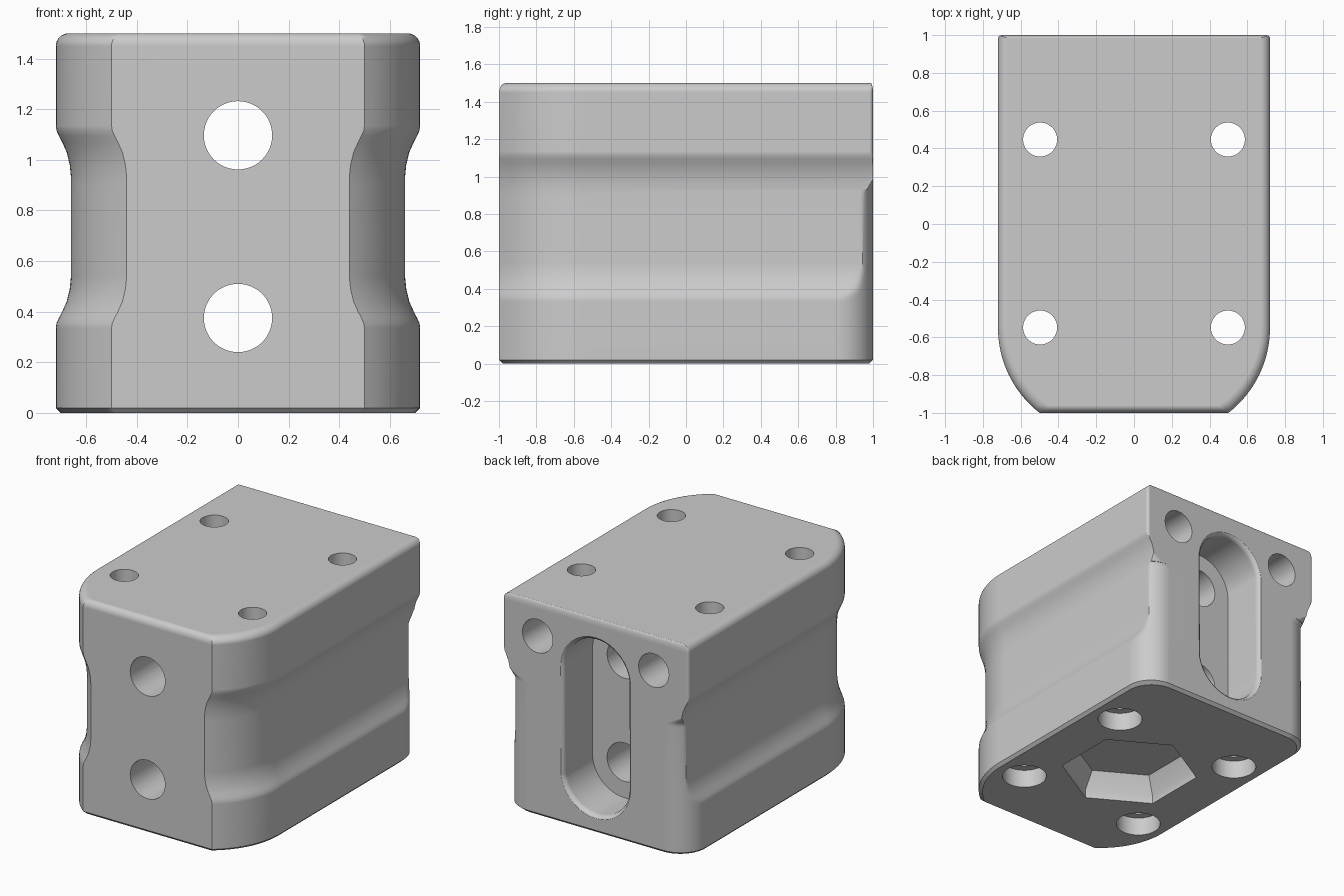
import bpy, bmesh
from math import sin, cos, pi, asin
from mathutils import Vector

cube = bpy.data.objects.get("Cube")
if cube:
    bpy.data.objects.remove(cube, do_unlink=True)

grey = bpy.data.materials.new("plain_grey")
grey.use_nodes = True
COLOUR = (0.6, 0.6, 0.6, 1)
grey.diffuse_color = COLOUR
grey.node_tree.nodes["Principled BSDF"].inputs["Base Color"].default_value = COLOUR

WIDTH, HEIGHT = 0.72, 1.5


def loft(name, rings):
    """Skin matching closed rings and cap both ends."""
    bm = bmesh.new()
    rows = [[bm.verts.new(p) for p in ring] for ring in rings]
    n = len(rows[0])
    for a, b in zip(rows, rows[1:]):
        for i in range(n):
            j = (i + 1) % n
            bm.faces.new((a[i], a[j], b[j], b[i]))
    bm.faces.new(rows[0][::-1])
    bm.faces.new(rows[-1])
    bmesh.ops.recalc_face_normals(bm, faces=bm.faces)
    mesh = bpy.data.meshes.new(name)
    bm.to_mesh(mesh)
    bm.free()
    mesh.materials.append(grey)
    obj = bpy.data.objects.new(name, mesh)
    bpy.context.collection.objects.link(obj)
    return obj


# Body outline at one height: bowed front corners, rounded back corners
def outline(z, side=0.0, front=0.0, back=0.0, radius=0.02):
    bow, start = 0.57, -0.55
    end = asin(0.45 / bow)
    half = []
    for i in range(17):
        a = end * (1 - i / 16)
        y = start - (0.45 - front) * sin(a) / sin(end)
        half.append((WIDTH - side - bow + bow * cos(a), y))
    for i in range(15):
        a = pi / 2 * i / 14
        x = min(WIDTH - side, WIDTH - back - radius + radius * cos(a))
        half.append((x, 1 - back - radius + radius * sin(a)))
    ring = half + [(-x, y) for x, y in reversed(half)]
    return [Vector((x, y, z)) for x, y in ring]


# Body layers: bottom chamfer, waist groove, back corner run-out, rounded top
RB = 0.19
rings = [outline(0, 0.02, 0.02, 0.02, RB), outline(0.02, radius=RB)]
cove = [(0, 0), (0.02, 0.003), (0.04, 0.012), (0.065, 0.025),
        (0.105, 0.043), (0.155, 0.055), (0.205, 0.06)]
rings += [outline(0.335 + h, d, radius=RB) for h, d in cove]
for z, r in ((0.9, RB), (0.93, 0.16)):
    rings.append(outline(z, 0.06, radius=r))
for h, d in reversed(cove):
    z = 1.135 - h
    rings.append(outline(z, d, radius=0.15 if z < 0.94 else 0.02))
for i in range(9):
    a = pi / 2 * i / 8
    s, c = 1 - cos(a), sin(a)
    rings.append(outline(HEIGHT - 0.05 + 0.05 * c, 0.05 * s, 0.04 * s, 0.015 * s))
body = loft("block_body", rings)


def circle(r, n=48, turn=0.0):
    return [(r * cos(2 * pi * i / n + turn), r * sin(2 * pi * i / n + turn))
            for i in range(n)]


def upright(name, x, y, steps, n=48, turn=0.0):
    return loft(name, [[Vector((x + u, y + v, z)) for u, v in circle(r, n, turn)]
                       for z, r in steps])


def lengthwise(name, x, z, steps, stretch=0.0):
    rings = []
    for y, r in steps:
        rings.append([Vector((x + u, y, z + v + (stretch if i < 24 else -stretch)))
                      for i, (u, v) in enumerate(circle(r))])
    return loft(name, rings)


cutters = []
# Vertical screw holes, counterbored underneath
for x in (-0.497, 0.497):
    for y in (-0.548, 0.447):
        cutters.append(upright("screw_hole", x, y, [
            (-0.1, 0.147), (0.13, 0.147), (0.13, 0.09), (1.6, 0.09)]))
# Blind holes in the upper back corners
for x in (-0.45, 0.45):
    cutters.append(lengthwise("back_hole", x, 1.26, [(0.5, 0.117), (1.1, 0.117)]))
# Long slot in the back with a softened rim
cutters.append(lengthwise("back_slot", 0, 0.736, [
    (0.68, 0.25), (0.965, 0.25), (0.98, 0.253), (0.992, 0.26),
    (1.0, 0.272), (1.1, 0.272)], stretch=0.361))
# Round bores from the front into the slot
for z in (0.375, 1.097):
    cutters.append(lengthwise("front_bore", 0, z, [(-1.1, 0.135), (0.75, 0.135)]))
# Hexagonal recess in the bottom
cutters.append(upright("hex_recess", 0, -0.05, [
    (-0.1, 0.455), (0.06, 0.455), (0.18, 0.385)], n=6, turn=pi / 2))

bpy.context.view_layer.objects.active = body
for cutter in cutters:
    cutter.hide_render = True
    mod = body.modifiers.new("cut", "BOOLEAN")
    mod.operation = "DIFFERENCE"
    mod.solver = "EXACT"
    mod.object = cutter
    bpy.ops.object.modifier_apply(modifier=mod.name)
    bpy.data.objects.remove(cutter, do_unlink=True)

# Smooth curved walls, keep flat faces flat
for obj in bpy.context.selected_objects:
    obj.select_set(False)
body.select_set(True)
bpy.ops.object.shade_smooth_by_angle(angle=pi / 6)
weighted = body.modifiers.new("flat_faces", "WEIGHTED_NORMAL")
weighted.keep_sharp = True
